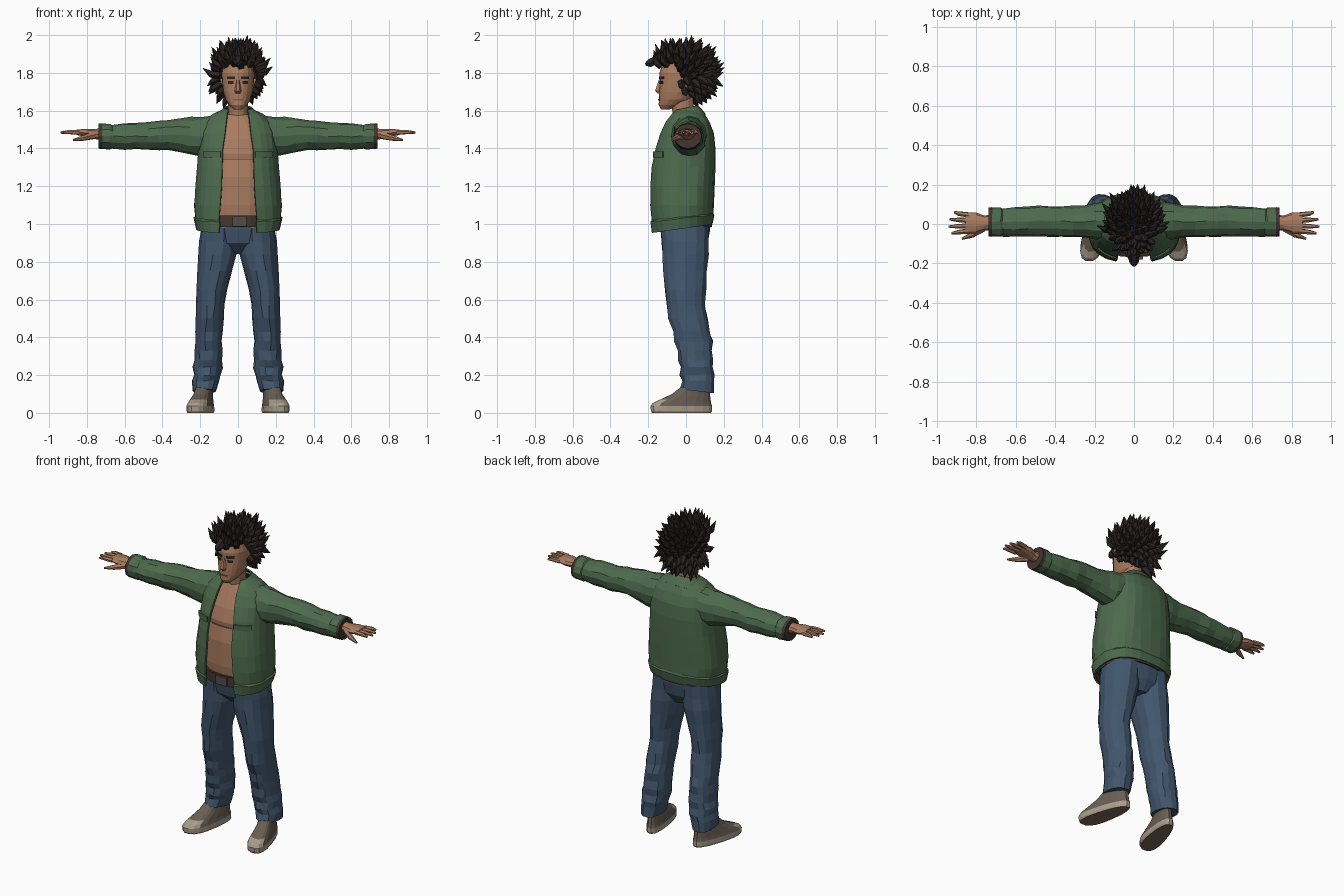
import bpy, bmesh, math, random
from mathutils import Vector

random.seed(4)
if "Cube" in bpy.data.objects:
    bpy.data.objects.remove(bpy.data.objects["Cube"])


def material(name, r, g, b):
    m = bpy.data.materials.new(name)
    m.use_nodes = True
    m.diffuse_color = (r, g, b, 1)
    m.node_tree.nodes["Principled BSDF"].inputs["Base Color"].default_value = (r, g, b, 1)
    return m


skin = material("skin", .40, .20, .115)
lip = material("skin crease", .24, .11, .065)
green = material("jacket green", .075, .145, .075)
denim = material("denim blue", .055, .095, .155)
black = material("hair black", .022, .017, .016)
brown = material("dark brown", .055, .036, .028)
metal = material("buckle grey", .085, .075, .07)
canvas = material("shoe canvas", .14, .115, .09)
cream = material("shoe cream", .40, .34, .26)
rubber = material("sole brown", .20, .13, .09)


def spow(v, p):
    return math.copysign(abs(v) ** p, v)


def ring(z, w, yf, yb, n=20, p=.9, a0=0, a1=360, tilt=0, cx=0):
    """Horizontal rounded outline, or an arc of it; front is -90 degrees."""
    full = a1 - a0 >= 360
    pts = []
    for k in range(n if full else n + 1):
        a = math.radians(a0 + (a1 - a0) * k / n)
        y = (yf + yb) / 2 + (yb - yf) / 2 * spow(math.sin(a), p)
        pts.append(Vector((cx + w * spow(math.cos(a), p), y, z + tilt * y)))
    return pts


def xring(x, y, z, ry, rz, n=12):
    """Upright oval across the arm."""
    angles = [math.tau * k / n for k in range(n)]
    return [Vector((x, y + ry * math.cos(a), z + rz * math.sin(a))) for a in angles]


def finish(name, bm, mats, mirror=False, solid=0, rule=None):
    if rule:
        for f in bm.faces:
            f.material_index = rule(f.calc_center_median())
    me = bpy.data.meshes.new(name)
    bm.to_mesh(me)
    bm.free()
    ob = bpy.data.objects.new(name, me)
    bpy.context.collection.objects.link(ob)
    for m in mats:
        me.materials.append(m)
    if mirror:
        ob.modifiers.new("Mirror", 'MIRROR').merge_threshold = .001
    if solid:
        s = ob.modifiers.new("Thickness", 'SOLIDIFY')
        s.thickness, s.offset = solid, -1
        s.material_offset = len(mats) - 1
    return ob


def loft(name, rings, mats, closed=True, jitter=0, bm=None, **kw):
    own = bm is None
    bm = bm or bmesh.new()
    rows = []
    for i, r in enumerate(rings):
        row = []
        for p in r:
            q = Vector(p)
            if jitter and 0 < i < len(rings) - 1 and abs(q.x) > .02:
                q += Vector([random.uniform(-jitter, jitter) for _ in range(3)])
            row.append(bm.verts.new(q))
        rows.append(row)
    n = len(rows[0])
    for lo, hi in zip(rows, rows[1:]):
        for j in range(n if closed else n - 1):
            k = (j + 1) % n
            bm.faces.new((lo[j], lo[k], hi[k], hi[j]))
    if closed:
        bm.faces.new(rows[0][::-1])
        bm.faces.new(rows[-1])
    if own:
        return finish(name, bm, mats, **kw)


def strand(bm, pts, radii, n=5):
    """Tapered tube through points, used for fingers and hair tufts."""
    rings = []
    for i, p in enumerate(pts):
        d = (pts[min(i + 1, len(pts) - 1)] - pts[max(i - 1, 0)]).normalized()
        u = d.cross(Vector((0, .3, 1) if abs(d.z) < .8 else (0, 1, 0))).normalized()
        v = d.cross(u)
        rings.append([p + radii[i] * (u * math.cos(math.tau * k / n) + v * math.sin(math.tau * k / n))
                      for k in range(n)])
    loft("", rings, [], bm=bm)


def patch(name, z0, z1, a0, a1, shape, mat, p=.9, thick=.004):
    """Thin mirrored plate lying on a rounded body."""
    rings = [ring(z, *shape, n=6, p=p, a0=a0, a1=a1) for z in (z0, z1)]
    loft(name, rings, [mat], closed=False, mirror=True, solid=thick)


# Bare torso, neck and head
loft("torso", [ring(*r) for r in [
    (.98, .17, -.15, .12), (1.1, .18, -.165, .12), (1.25, .18, -.165, .125), (1.34, .18, -.15, .13),
    (1.37, .18, -.153, .13), (1.45, .17, -.13, .12), (1.53, .13, -.09, .09), (1.58, .06, -.065, .05)]], [skin])
loft("neck", [ring(*r, n=12) for r in [
    (1.5, .075, -.09, .05), (1.57, .052, -.068, .042), (1.68, .052, -.085, .04)]], [skin])
loft("head", [ring(*r) for r in [
    (1.607, .024, -.132, -.085), (1.63, .048, -.145, -.02), (1.66, .067, -.143, .03), (1.70, .078, -.143, .06),
    (1.75, .085, -.139, .08), (1.80, .087, -.14, .085), (1.86, .074, -.122, .08), (1.905, .045, -.08, .05)]], [skin])
loft("nose", [ring(*r, n=6) for r in [
    (1.69, .015, -.15, -.12), (1.705, .018, -.166, -.12), (1.765, .008, -.145, -.12)]], [skin])
bm = bmesh.new()
strand(bm, [Vector((.085, .0, 1.70)), Vector((.096, .01, 1.74)), Vector((.09, .01, 1.77))], [.01, .02, .01], 6)
finish("ears", bm, [skin], mirror=True)
face = (.088, -.143, .082)
patch("eyes", 1.742, 1.757, -76, -55, face, black)
patch("brows", 1.767, 1.781, -81, -50, face, black)
patch("mouth", 1.654, 1.661, -90, -70, (.069, -.147, .03), lip)
patch("chest_crease", 1.338, 1.344, -90, -66, (.182, -.154, .13), lip)

# Hair: scalp cap with tufts fanned over it
centre, size = Vector((0, -.01, 1.79)), Vector((.105, .14, .13))


def on_face(d):
    z = centre.z + size.z * d.z
    return (d.y < -.2 and z < 1.835) or (d.y < .15 and z < 1.70)


bm = bmesh.new()
bmesh.ops.create_uvsphere(bm, u_segments=20, v_segments=12, radius=1)
bmesh.ops.delete(bm, geom=[v for v in bm.verts if on_face(v.co)], context='VERTS')
for v in bm.verts:
    v.co = centre + v.co * size
count = 170
for i in range(count):
    h = 1 - 1.85 * (i + .5) / count
    a = i * math.pi * (3 - math.sqrt(5))
    d = Vector((math.cos(a) * math.sqrt(1 - h * h), math.sin(a) * math.sqrt(1 - h * h), h))
    if on_face(d):
        continue
    base = centre + d * size * .93
    drift = Vector((0, .35, .35)) if h > -.1 else Vector((0, .2, -.55))
    if d.y < -.3:
        drift = Vector((0, .1, .6))
    way = (d + drift).normalized()
    length = random.uniform(.06, .1)
    tip = base + way * length + Vector((0, 0, .008))
    tip.z = min(tip.z, 1.985)
    strand(bm, [base, base + (d + way) * length * .25, tip], [.022, .019, .001])
for x, y, z in [(.05, .03, 2), (-.05, .0, 1.99), (.0, -.13, 1.975), (.09, .02, 1.975), (-.09, .03, 1.97)]:
    tip = Vector((x, y, z))
    root = Vector((x * .7, y * .6, 1.88))
    strand(bm, [root, root.lerp(tip, .5), tip], [.026, .021, .001])
lock = [(0, -.10, 1.87), (0, -.16, 1.868), (0, -.195, 1.85), (0, -.215, 1.845)]
strand(bm, [Vector(p) for p in lock], [.028, .026, .024, .008], 6)
finish("hair", bm, [black])


# Open jacket: half shell, mirrored, with dark lining
def jacket_ring(z, w, yf, yb, gap, tilt=0):
    start = -math.degrees(math.acos((gap / w) ** (1 / .8)))
    return ring(z, w, yf, yb, n=12, p=.8, a0=start, a1=90, tilt=tilt)


loft("jacket_body", [jacket_ring(*r) for r in [
    (.978, .222, -.19, .14, .10, .14), (1.032, .236, -.196, .15, .10, .1), (1.04, .228, -.192, .145, .10, .1),
    (1.1, .234, -.197, .148, .095), (1.2, .225, -.197, .152, .088), (1.3, .215, -.188, .156, .083),
    (1.4, .208, -.168, .156, .08), (1.48, .2, -.14, .148, .072), (1.54, .18, -.108, .125, .062),
    (1.58, .135, -.08, .1, .06), (1.605, .085, -.06, .07, .055)]],
    [green, brown], closed=False, jitter=.003, mirror=True, solid=.012)
loft("collar", [jacket_ring(*r) for r in [
    (1.545, .135, -.125, .105, .085, .35), (1.585, .105, -.09, .085, .065, .25), (1.615, .075, -.062, .065, .05, .2)]],
    [green, brown], closed=False, mirror=True, solid=.008)
patch("pocket_flaps", 1.352, 1.385, -70, -36, (.219, -.184, .16), green, p=.8, thick=.009)

# Sleeves and cuffs
loft("sleeves", [xring(*r) for r in [
    (.13, .015, 1.475, .1, .1), (.2, .015, 1.463, .092, .106), (.25, .012, 1.465, .083, .1),
    (.31, .012, 1.468, .079, .087), (.37, .012, 1.472, .08, .08), (.42, .012, 1.47, .076, .08),
    (.48, .015, 1.464, .078, .073), (.54, .012, 1.466, .073, .07), (.6, .012, 1.463, .075, .069),
    (.665, .01, 1.463, .071, .063), (.675, .01, 1.463, .076, .068), (.722, .01, 1.465, .074, .067)]],
    [green], jitter=.004, mirror=True)
loft("cuffs", [xring(*r) for r in [(.70, .01, 1.465, .07, .062), (.724, .01, 1.465, .075, .068),
                                   (.738, .01, 1.465, .073, .066)]], [brown], mirror=True)

# Hands with fingers and thumb
bm = bmesh.new()
loft("", [xring(*r, n=10) for r in [
    (.70, .01, 1.473, .04, .035), (.76, .005, 1.477, .038, .028), (.80, .005, 1.482, .053, .023),
    (.855, .005, 1.486, .052, .015)]], [], bm=bm)
for y, reach in [(.046, .912), (.018, .935), (-.010, .94), (-.036, .925)]:
    strand(bm, [Vector((.84, y, 1.485)), Vector((.89, y * 1.15, 1.487)), Vector((reach, y * 1.3, 1.484))],
           [.014, .012, .006], 6)
strand(bm, [Vector((.765, -.02, 1.468)), Vector((.82, -.055, 1.455)), Vector((.872, -.075, 1.445))],
       [.02, .015, .006], 6)
finish("hands", bm, [skin], mirror=True)

# Jeans, belt and buckle
loft("jeans_hips", [ring(*r, p=.85) for r in [
    (.84, .05, -.06, .08), (.9, .17, -.122, .115), (.97, .188, -.137, .128), (1.03, .187, -.145, .13)]], [denim])
loft("jeans_legs", [ring(z, rx, yf, yb, n=14, cx=cx, tilt=-.12 if z < .15 else 0) for z, cx, rx, yf, yb in [
    (.122, .178, .062, -.035, .15), (.17, .17, .074, -.022, .148), (.2, .165, .07, -.034, .154),
    (.24, .162, .08, -.026, .14), (.28, .158, .072, -.042, .148), (.33, .155, .073, -.045, .138),
    (.38, .154, .069, -.062, .142), (.43, .152, .072, -.068, .125), (.5, .148, .073, -.094, .115),
    (.57, .145, .074, -.1, .102), (.65, .138, .079, -.11, .108), (.75, .122, .09, -.12, .112),
    (.84, .108, .1, -.127, .12), (.91, .102, .1, -.13, .12), (.99, .098, .092, -.138, .125)]],
    [denim], jitter=.004, mirror=True)
loft("belt", [ring(z, .193, -.17, .137, p=.85) for z in (.985, 1.045)], [brown])
loft("buckle", [[Vector((x, y, z)) for x, y in ((-.03, -.179), (.045, -.179), (.045, -.16), (-.03, -.16))]
                for z in (.988, 1.042)], [metal])


# Shoes: outline stacked upward, toes turned out
def shoe_ring(z, w, yf, yb):
    return [Vector((.187 - .22 * v.y + v.x * (1 - 1.3 * v.y), v.y, v.z)) for v in ring(z, w, yf, yb, n=18, p=.8)]


def shoe_colour(c):
    if c.z < .002:
        return 2
    return 1 if c.z < .038 or (c.y < -.115 and c.z < .07) else 0


loft("shoes", [shoe_ring(*r) for r in [
    (0, .054, -.182, .135), (.01, .058, -.188, .14), (.036, .057, -.19, .14), (.052, .053, -.178, .135),
    (.07, .05, -.14, .132), (.1, .045, -.075, .128), (.135, .042, -.03, .125)]],
    [canvas, cream, rubber], mirror=True, rule=shoe_colour)
